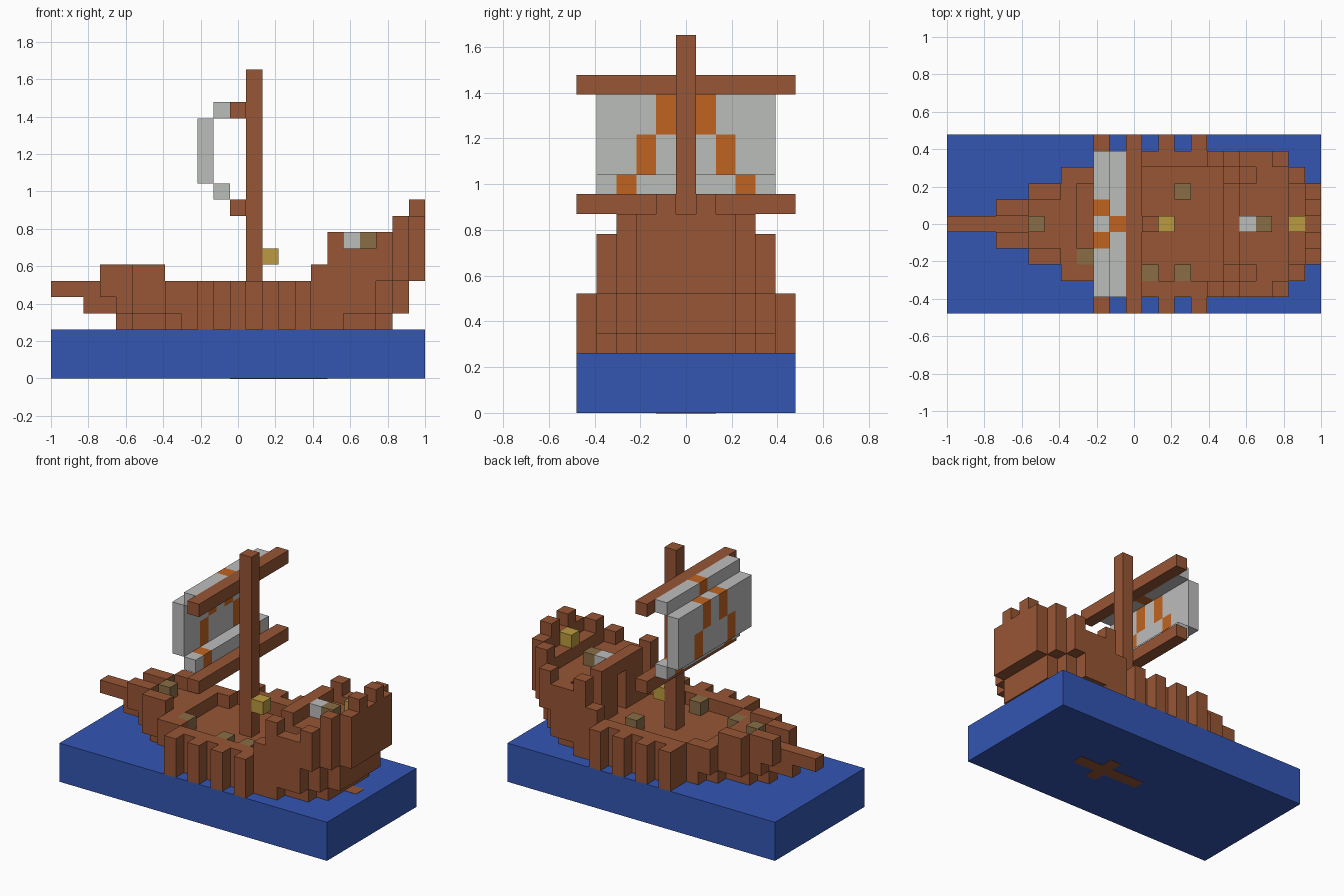
import bpy, bmesh
from mathutils import Vector

U = 2 / 23  # one block

if "Cube" in bpy.data.objects:
    bpy.data.objects.remove(bpy.data.objects["Cube"])


def material(name, r, g, b):
    m = bpy.data.materials.new(name)
    m.use_nodes = True
    m.diffuse_color = (r, g, b, 1)
    m.node_tree.nodes["Principled BSDF"].inputs["Base Color"].default_value = (r, g, b, 1)
    return m


wood = material("wood_brown", .31, .092, .035)
blue = material("sea_blue", .033, .093, .45)
cloth = material("sail_grey", .5, .51, .5)
orange = material("emblem_orange", .53, .127, .014)
khaki = material("barrel_khaki", .25, .155, .062)
gold = material("gold_yellow", .5, .33, .05)


def box(x, y, z):
    """Set of blocks in inclusive (first, last) ranges."""
    return {(i, j, k) for i in range(x[0], x[1] + 1)
            for j in range(y[0], y[1] + 1) for k in range(z[0], z[1] + 1)}


def wide(x0, x1, half, z0, z1):
    """Blocks centred across the ship."""
    return box((x0, x1), (-half, half), (z0, z1))


def pair(x0, x1, side, z0, z1):
    """The same blocks on both sides of the ship."""
    return box((x0, x1), (side, side), (z0, z1)) | box((x0, x1), (-side, -side), (z0, z1))


def build(name, cells, mat, accent=None, accent_cells=()):
    """Outer skin of a set of blocks, with optional accent-coloured blocks."""
    bm = bmesh.new()
    for c in cells:
        centre = Vector(((c[0] + .5) * U - 1, c[1] * U, (c[2] + .5) * U))
        for axis in range(3):
            for s in (-1, 1):
                n = list(c)
                n[axis] += s
                if tuple(n) in cells:
                    continue
                d, a, b = Vector(), Vector(), Vector()
                d[axis], a[(axis + 1) % 3], b[(axis + 2) % 3] = s, 1, s
                h = U / 2
                f = bm.faces.new([bm.verts.new(centre + (d + p * a + q * b) * h)
                                  for p, q in ((-1, -1), (1, -1), (1, 1), (-1, 1))])
                f.material_index = int(c in accent_cells)
    bmesh.ops.remove_doubles(bm, verts=bm.verts, dist=U / 100)
    bmesh.ops.dissolve_limit(bm, angle_limit=.01, verts=bm.verts, edges=bm.edges,
                             delimit={'MATERIAL'})
    me = bpy.data.meshes.new(name)
    bm.to_mesh(me)
    bm.free()
    me.materials.append(mat)
    if accent:
        me.materials.append(accent)
    ob = bpy.data.objects.new(name, me)
    bpy.context.collection.objects.link(ob)
    return ob


# Sea block
build("sea", wide(0, 22, 5, 0, 2), blue)

# Lower hull, stepping outwards as it rises
hull = wide(4, 4, 0, 3, 3) | wide(5, 6, 1, 3, 3) | wide(7, 7, 2, 3, 3) | wide(8, 8, 3, 3, 3)
hull |= wide(9, 17, 4, 3, 4) | wide(18, 19, 3, 3, 3) | wide(18, 19, 4, 4, 5)
hull |= wide(2, 3, 0, 4, 4) | wide(4, 4, 1, 4, 4) | wide(5, 6, 2, 4, 4) | wide(7, 8, 3, 4, 4)
hull |= wide(20, 20, 2, 3, 3) | wide(20, 20, 3, 4, 5) | wide(21, 21, 2, 4, 5)

# Bowsprit, bow deck and bow rails
hull |= wide(0, 2, 0, 5, 5) | wide(3, 4, 1, 5, 5) | wide(5, 6, 2, 5, 5) | wide(7, 7, 3, 5, 5)
hull |= pair(3, 4, 1, 6, 6) | pair(5, 6, 2, 6, 6) | pair(8, 8, 3, 5, 5)

# Main deck rails
hull |= pair(9, 15, 4, 5, 5) | pair(16, 16, 4, 5, 6) | pair(17, 17, 4, 5, 8)

# Stern castle with a doorway and a stair on each side
hull |= wide(17, 17, 2, 5, 8) | pair(17, 17, 3, 5, 5) | wide(18, 18, 2, 5, 7)
hull |= pair(18, 18, 3, 5, 6) | pair(18, 18, 4, 6, 7) | wide(19, 20, 4, 6, 7)
hull |= pair(20, 20, 4, 8, 8) | wide(21, 21, 3, 6, 8) | pair(21, 21, 3, 9, 9)
hull |= wide(22, 22, 2, 6, 9) | pair(22, 22, 1, 10, 10)
hull -= wide(17, 17, 0, 5, 7)
build("hull", hull, wood)

# Ribs along the sides
ribs = set()
for i in (9, 11, 13, 15):
    ribs |= pair(i, i, 5, 3, 5)
build("ribs", ribs, wood)

# Mast and yards
build("mast", wide(12, 12, 0, 5, 18), wood)
build("upper_yard", wide(11, 11, 5, 16, 16), wood)
build("lower_yard", wide(11, 11, 5, 10, 10), wood)

# Billowing sail with a chevron emblem
sail = wide(10, 10, 4, 16, 16) | wide(9, 9, 4, 12, 15) | wide(10, 10, 4, 11, 11)
emblem = (wide(10, 10, 0, 16, 16) | pair(9, 9, 1, 14, 15) | pair(9, 9, 2, 12, 13)
          | pair(10, 10, 3, 11, 11))
build("sail", sail, cloth, orange, emblem)

# Cargo and fittings
barrels = {(14, 2, 5), (12, -3, 5), (14, -3, 5), (8, -2, 5), (5, 0, 6), (19, 0, 8)}
for n, cell in enumerate(sorted(barrels)):
    build(f"barrel_{n + 1}", {cell}, khaki)
build("white_crate", {(18, 0, 8)}, cloth)
build("mast_lantern", {(13, 0, 7)}, gold)
build("stern_lantern", {(21, 0, 9)}, gold)


def plate(name, cells, z):
    """Thin inlay lying on a sea surface."""
    ob = build(name, {(i, j, 0) for i, j, k in cells}, wood)
    for v in ob.data.vertices:
        v.co.z = z + v.co.z / U * .004


# Keel showing through the base, and the rudder foot
plate("keel_inlay", wide(11, 16, 0, 0, 0) | wide(14, 14, 1, 0, 0), -.002)
plate("rudder_foot", wide(21, 21, 0, 0, 0), 3 * U - .002)
